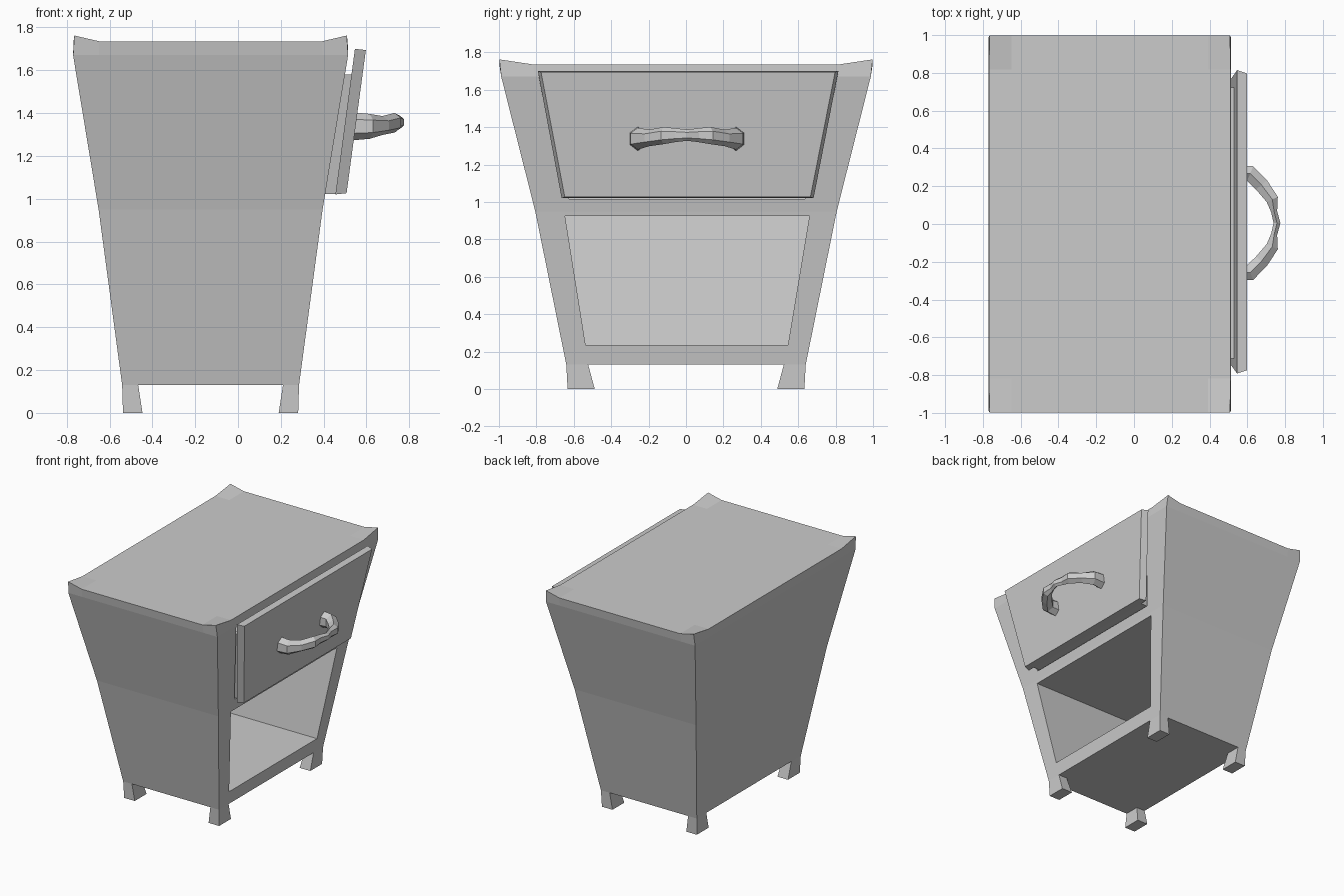
import bpy, bmesh
from math import cos, sin, tau
from mathutils import Vector

if "Cube" in bpy.data.objects:
    bpy.data.objects.remove(bpy.data.objects["Cube"])

CX = -0.128  # centre of the cabinet in x (handle sticks out to +x)


def make(name, verts, faces):
    me = bpy.data.meshes.new(name)
    bm = bmesh.new()
    vs = [bm.verts.new(v) for v in verts]
    for f in faces:
        bm.faces.new([vs[i] for i in f])
    bmesh.ops.recalc_face_normals(bm, faces=bm.faces)
    bm.to_mesh(me)
    bm.free()
    ob = bpy.data.objects.new(name, me)
    bpy.context.collection.objects.link(ob)
    return ob


def loft_faces(rings, n):
    return [(r * n + i, r * n + (i + 1) % n, (r + 1) * n + (i + 1) % n, (r + 1) * n + i)
            for r in range(rings - 1) for i in range(n)]


def block(name, *levels):
    """Tapered box from levels of (x0, x1, y0, y1, z)."""
    verts = [p for a, b, c, d, z in levels
             for p in ((a, c, z), (b, c, z), (b, d, z), (a, d, z))]
    top = len(verts) - 4
    faces = loft_faces(len(levels), 4) + [(0, 1, 2, 3), (top, top + 1, top + 2, top + 3)]
    return make(name, verts, faces)


def cut(ob, cutter):
    m = ob.modifiers.new("cut", 'BOOLEAN')
    m.operation, m.object, m.solver = 'DIFFERENCE', cutter, 'EXACT'
    bpy.context.view_layer.objects.active = ob
    bpy.ops.object.modifier_apply(modifier=m.name)
    bpy.data.objects.remove(cutter)


# Cabinet body: tapered rings, with upturned corners on the top
def ring(hx, hy, z, lift=0.0, tuck=0.0):
    pts = []
    for sx, sy in ((-1, -1), (1, -1), (1, 1), (-1, 1)):
        corner = (CX + sx * (hx - tuck), sy * hy, z + lift)
        along_x = (CX + sx * (hx - 0.12), sy * hy, z)
        along_y = (CX + sx * hx, sy * (hy - 0.18), z)
        pts += [along_y, corner, along_x] if sx == sy else [along_x, corner, along_y]
    return pts


rings = [ring(0.413, 0.64, 0.13), ring(0.523, 0.806, 0.95),
         ring(0.642, 0.988, 1.67), ring(0.64, 0.998, 1.735, 0.027, 0.004)]
verts = [p for r in rings for p in r]
verts += [(CX + sx * 0.52, sy * 0.818, 1.735)
          for sx, sy in ((-1, -1), (1, -1), (1, 1), (-1, 1))]
faces = loft_faces(4, 12) + [tuple(range(12)), (48, 49, 50, 51)]
for k in range(4):
    o, j = 36 + 3 * k, (k + 1) % 4
    faces += [(o, o + 1, o + 2, 48 + k), (o + 2, 36 + 3 * j, 48 + j, 48 + k)]
body = make("cabinet_body", verts, faces)

# Open shelf space and drawer space
cut(body, block("shelf_cutter", (-0.5, 0.9, -0.537, 0.545, 0.235), (-0.6, 0.9, -0.647, 0.66, 0.925)))
cut(body, block("drawer_cutter", (-0.6, 0.9, -0.625, 0.635, 1.015), (-0.7, 0.9, -0.755, 0.765, 1.67)))

# Four short feet
for sx, nx in ((-1, "back"), (1, "front")):
    for sy, ny in ((-1, "left"), (1, "right")):
        levels = []
        for xi, xo, yi, yo, z in ((0.318, 0.409, 0.488, 0.633, 0), (0.338, 0.413, 0.523, 0.64, 0.13)):
            x = sorted((CX + sx * xi, CX + sx * xo))
            y = sorted((sy * yi, sy * yo))
            levels.append((*x, *y, z))
        block(f"{nx}_{ny}_foot", *levels)

# Drawer box, open at the top, pulled slightly out
box = block("drawer_box", (-0.5, 0.465, -0.612, 0.622, 1.022), (-0.58, 0.54, -0.712, 0.722, 1.58))
cut(box, block("box_cutter", (-0.46, 0.43, -0.575, 0.585, 1.06), (-0.54, 0.505, -0.677, 0.687, 1.62)))

# Drawer front: sloping slab whose outer face is a little narrower
slab = [(0.455, -0.665, 1.02), (0.455, 0.682, 1.02), (0.546, 0.815, 1.70), (0.546, -0.792, 1.70),
        (0.507, -0.648, 1.026), (0.507, 0.665, 1.026), (0.597, 0.797, 1.694), (0.597, -0.775, 1.694)]
make("drawer_front", slab, loft_faces(2, 4) + [(0, 1, 2, 3), (4, 5, 6, 7)])

# Handle: faceted hexagonal bar along an arc; (x, y, z, half width, half height)
half = [(0.53, 0.262, 1.338, 0.045, 0.066), (0.615, 0.262, 1.338, 0.044, 0.058),
        (0.675, 0.202, 1.342, 0.040, 0.044), (0.732, 0.125, 1.355, 0.034, 0.046),
        (0.742, 0.06, 1.357, 0.017, 0.037), (0.757, 0.0, 1.357, 0.019, 0.030)]
path = half + [(x, -y, z, w, h) for x, y, z, w, h in half[-2::-1]]
verts, n = [], 6
for i, (x, y, z, w, h) in enumerate(path):
    a, b = path[max(i - 1, 0)], path[min(i + 1, len(path) - 1)]
    t = Vector((b[0] - a[0], b[1] - a[1], 0)).normalized()
    side = Vector((-t.y, t.x, 0))
    for k in range(n):
        ang = tau * (k + 0.5) / n
        verts.append(Vector((x, y + 0.005, z)) + side * w * cos(ang) * 1.1 + Vector((0, 0, h * sin(ang))))
last = (len(path) - 1) * n
make("drawer_handle", verts,
     loft_faces(len(path), n) + [tuple(range(n)), tuple(range(last, last + n))])
